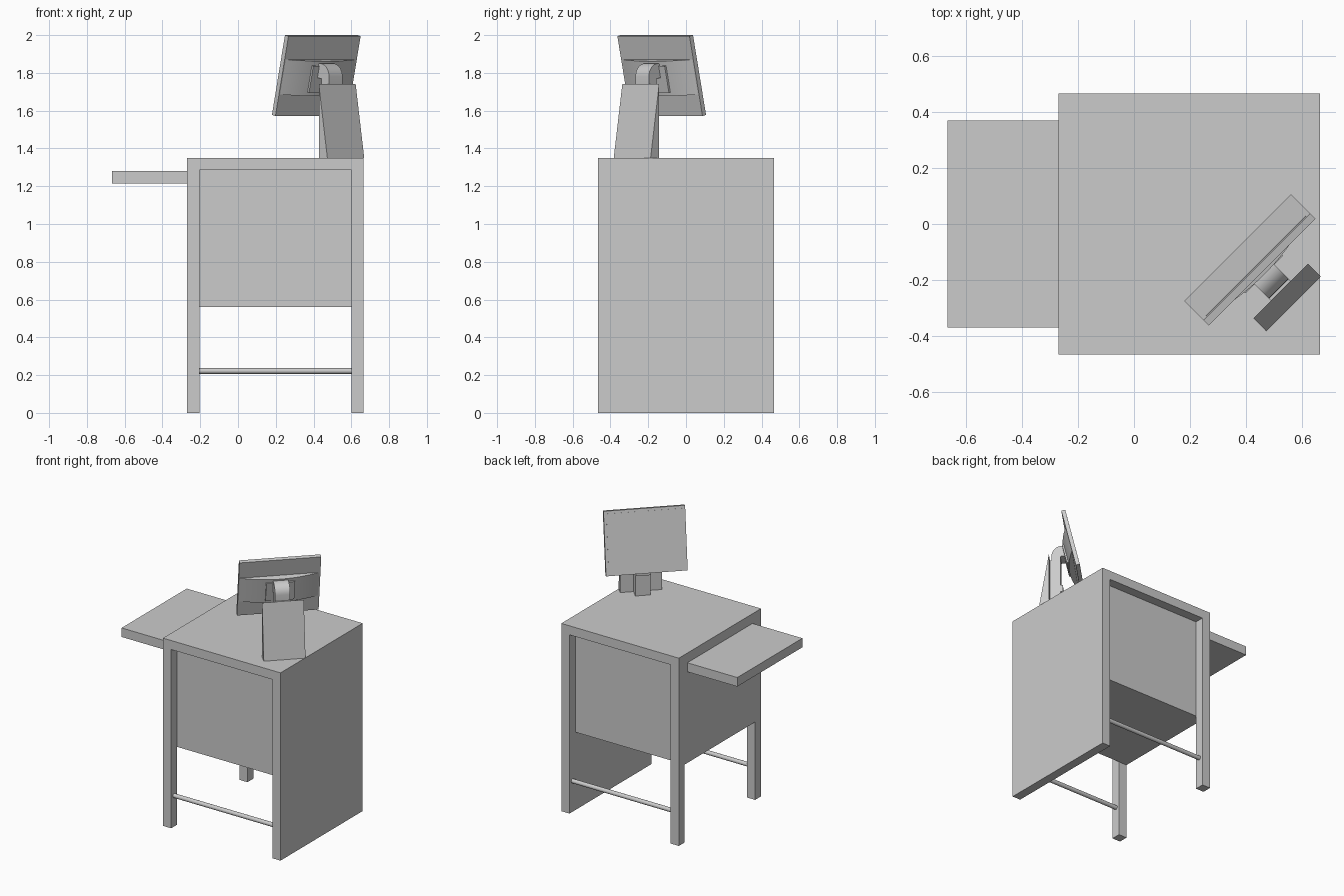
import bpy, bmesh, math
from mathutils import Matrix, Vector

if "Cube" in bpy.data.objects:
    bpy.data.objects.remove(bpy.data.objects["Cube"])


def finish(name, bm, matrix=None):
    bmesh.ops.recalc_face_normals(bm, faces=bm.faces)
    me = bpy.data.meshes.new(name)
    bm.to_mesh(me)
    bm.free()
    ob = bpy.data.objects.new(name, me)
    bpy.context.collection.objects.link(ob)
    if matrix:
        me.transform(matrix)
    return ob


def box(name, x, y, z, matrix=None):
    bm = bmesh.new()
    bmesh.ops.create_cube(bm, size=1)
    for v in bm.verts:
        v.co = [(r[0] + r[1]) / 2 + c * (r[1] - r[0]) for r, c in zip((x, y, z), v.co)]
    return finish(name, bm, matrix)


def prism(name, points, direction, matrix=None):
    """Extrude a closed outline along a direction."""
    bm = bmesh.new()
    face = bm.faces.new([bm.verts.new(p) for p in points])
    ext = bmesh.ops.extrude_face_region(bm, geom=[face])
    moved = [g for g in ext["geom"] if isinstance(g, bmesh.types.BMVert)]
    bmesh.ops.translate(bm, verts=moved, vec=Vector(direction))
    return finish(name, bm, matrix)


def smooth(ob):
    bpy.ops.object.select_all(action='DESELECT')
    ob.select_set(True)
    bpy.context.view_layer.objects.active = ob
    bpy.ops.object.shade_smooth_by_angle(angle=math.radians(35))


# Counter: top, side panel, body and sliding tray
box("counter_top", (-0.27, 0.60), (-0.467, 0.467), (1.285, 1.35))
box("side_panel", (0.60, 0.665), (-0.467, 0.467), (0, 1.35))
box("counter_body", (-0.27, 0.60), (-0.40, 0.40), (0.56, 1.285))
box("side_tray", (-0.667, -0.27), (-0.37, 0.37), (1.215, 1.28))

# Legs and foot rails, front and back
for s, side in ((-1, "front"), (1, "back")):
    box(side + "_leg", (-0.27, -0.205), sorted((s * 0.40, s * 0.467)), (0, 1.285))
    bm = bmesh.new()
    bmesh.ops.create_cone(bm, cap_ends=True, segments=24, radius1=0.015,
                          radius2=0.015, depth=0.81)
    rail = finish(side + "_foot_rail", bm, Matrix.Translation((0.198, s * 0.432, 0.222))
                  @ Matrix.Rotation(math.pi / 2, 4, 'Y'))
    smooth(rail)

# Monitor frame: local x along the screen width, local y toward the viewer
turn = Matrix.Rotation(math.radians(45), 4, 'Z') @ Matrix.Translation((0.202, 0, 0))
tilt = turn @ Matrix.Translation((0, -0.384, 1.786)) @ Matrix.Rotation(math.radians(13), 4, 'X')

# Stand wedge with a sloping back
prism("stand_wedge", [(-0.138, -0.541, 1.35), (-0.138, -0.605, 1.35), (-0.138, -0.541, 1.74)],
      (0.276, 0, 0), turn)

# Neck: upright post whose top bends over toward the monitor
arc = [(-0.46 - 0.07 * math.sin(a), 1.78 + 0.07 * math.cos(a))
       for a in [i * math.pi / 2 / 8 for i in range(9)]]
outline = ([(-0.541, 1.35), (-0.472, 1.35), (-0.472, 1.77), (-0.43, 1.775), (-0.43, 1.85)]
           + arc + [(-0.53, 1.74), (-0.541, 1.74)])
smooth(prism("stand_neck", [(-0.05, n, z) for n, z in outline], (0.1, 0, 0), turn))
box("neck_clamp", (-0.05, 0.05), (-0.48, -0.455), (1.50, 1.55), turn)

# Monitor case, screen, curved rear housing and mounting plate
box("monitor_case", (-0.27, 0.27), (-0.0135, 0.0135), (-0.217, 0.217), tilt)
box("screen", (-0.252, 0.252), (0.01, 0.0145), (-0.199, 0.199), tilt)
bulge = [(-0.265 + 0.53 * i / 20, -0.0125 - 0.042 * (1 - (i / 10 - 1) ** 2), -0.10)
         for i in range(21)]
smooth(prism("rear_housing", bulge, (0, 0, 0.19), tilt))
box("mount_plate", (-0.095, 0.095), (-0.06, -0.03), (-0.08, 0.065), tilt)
